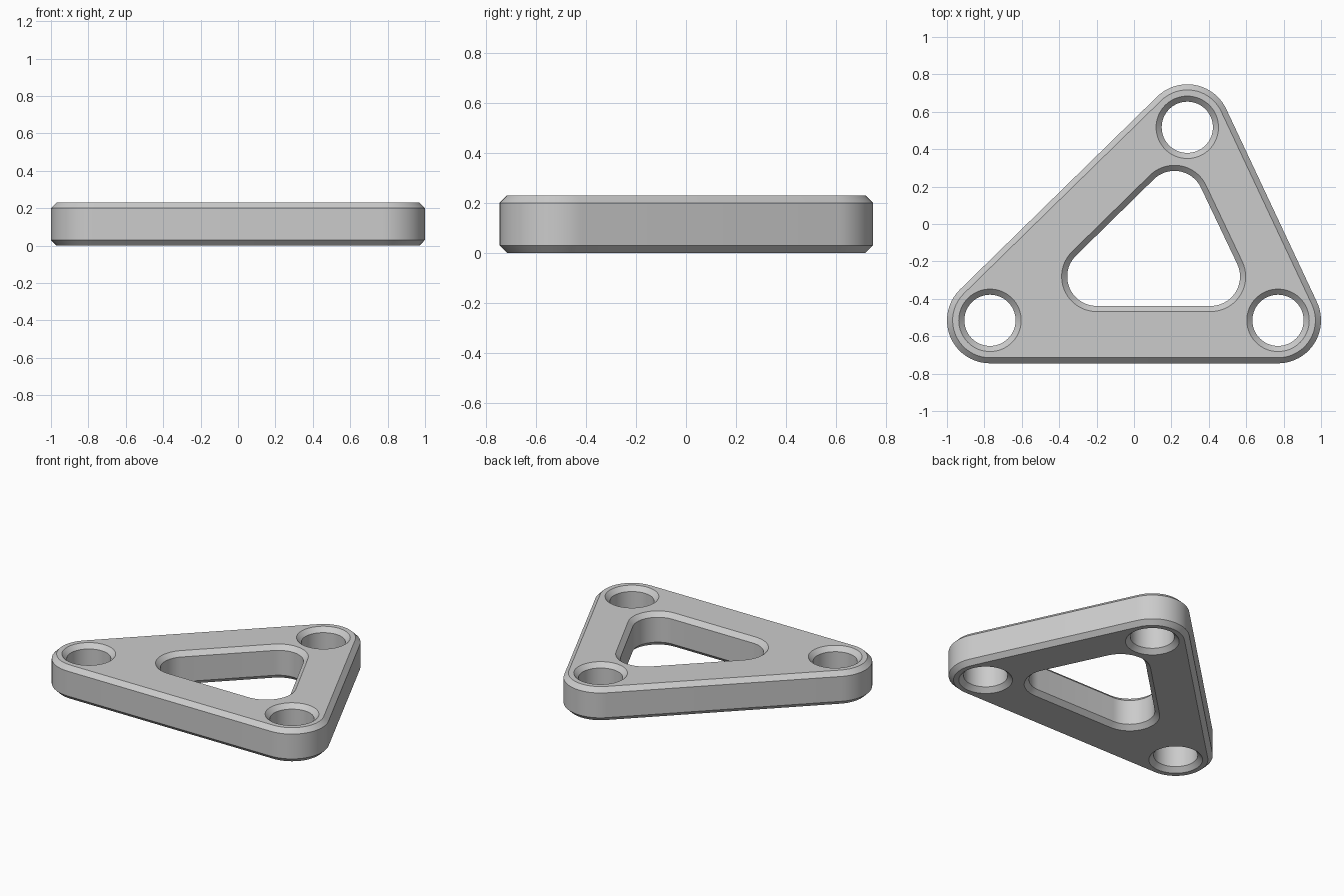
import bpy, bmesh, math
from mathutils import Vector

cube = bpy.data.objects.get("Cube")
if cube:
    bpy.data.objects.remove(cube, do_unlink=True)

HEIGHT, CHAMFER = 0.23, 0.03
CORNERS = [Vector(p) for p in ((-0.77, -0.515), (0.77, -0.515), (0.285, 0.517))]
WINDOW = [Vector(p) for p in ((-0.2, -0.281), (0.41, -0.281), (0.216, 0.127))]


def outline(centres, radius):
    """Counter-clockwise outline around the given corner circles."""
    if len(centres) == 1:
        turns = [i * math.tau / 64 for i in range(64)]
        return [centres[0] + radius * Vector((math.cos(a), math.sin(a))) for a in turns]
    points, n, steps = [], len(centres), 20
    for i, c in enumerate(centres):
        before, after = c - centres[i - 1], centres[(i + 1) % n] - c
        start = math.atan2(before.y, before.x) - math.pi / 2
        sweep = (math.atan2(after.y, after.x) - math.pi / 2 - start) % math.tau
        for k in range(steps + 1):
            a = start + sweep * k / steps
            points.append(c + radius * Vector((math.cos(a), math.sin(a))))
    return points


def chamfered_wall(bm, centres, radius, side):
    """Wall with a chamfer at both rims; side is -1 for a solid, +1 for a hole."""
    rim = radius + side * CHAMFER
    levels = ((0, rim), (CHAMFER, radius), (HEIGHT - CHAMFER, radius), (HEIGHT, rim))
    rings = [[bm.verts.new((p.x, p.y, z)) for p in outline(centres, r)] for z, r in levels]
    for low, high in zip(rings, rings[1:]):
        for i in range(len(low)):
            bm.faces.new((low[i - 1], low[i], high[i], high[i - 1]))
    return [[bm.edges.get((ring[i - 1], ring[i])) for i in range(len(ring))]
            for ring in (rings[0], rings[-1])]


# Walls: outer rim, middle window and three bolt holes
bm = bmesh.new()
walls = [chamfered_wall(bm, CORNERS, 0.23, -1), chamfered_wall(bm, WINDOW, 0.157, 1)]
walls += [chamfered_wall(bm, [c], 0.137, 1) for c in CORNERS]

# Flat bottom and top between the rims
for level, direction in ((0, -1), (1, 1)):
    edges = [e for wall in walls for e in wall[level]]
    bmesh.ops.triangle_fill(bm, use_beauty=True, use_dissolve=False, edges=edges,
                            normal=(0, 0, direction))
bmesh.ops.recalc_face_normals(bm, faces=bm.faces)

mesh = bpy.data.meshes.new("triangular_plate")
bm.to_mesh(mesh)
bm.free()
plate = bpy.data.objects.new("triangular_plate", mesh)
bpy.context.collection.objects.link(plate)

# Grey finish
grey = bpy.data.materials.new("plain_grey")
grey.use_nodes = True
colour = (0.6, 0.6, 0.6, 1)
grey.diffuse_color = colour
grey.node_tree.nodes["Principled BSDF"].inputs["Base Color"].default_value = colour
mesh.materials.append(grey)

bpy.ops.object.select_all(action="DESELECT")
plate.select_set(True)
bpy.context.view_layer.objects.active = plate
bpy.ops.object.shade_smooth_by_angle(angle=math.radians(30))
